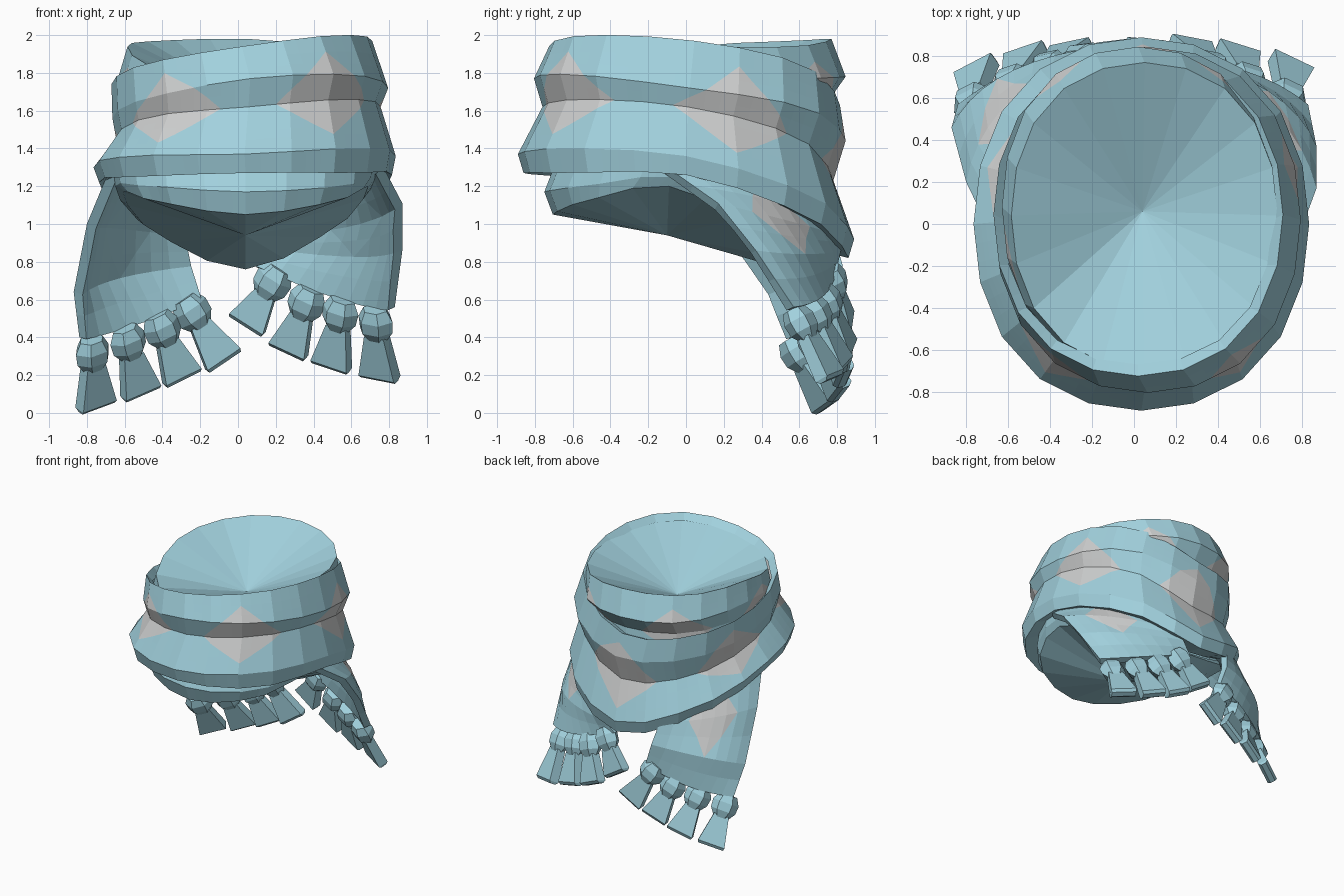
import bpy
import bmesh
import math
from mathutils import Vector

cube = bpy.data.objects.get("Cube")
if cube:
    bpy.data.objects.remove(cube)


def make_material(name, rgb):
    m = bpy.data.materials.new(name)
    m.use_nodes = True
    m.diffuse_color = (*rgb, 1)
    m.node_tree.nodes["Principled BSDF"].inputs["Base Color"].default_value = (*rgb, 1)
    return m


MATS = [make_material("pale_grey", (0.62, 0.63, 0.63)),
        make_material("ice_blue", (0.36, 0.64, 0.73))]
GREY, BLUE = 0, 1
COLS = 60    # fine columns round the neck
FACET = 3    # fine columns per flat facet
DIAMOND = [0, 1, 2, 3, 4, 3, 2, 1, 0]


def finish(name, bm):
    mesh = bpy.data.meshes.new(name)
    bm.to_mesh(mesh)
    bm.free()
    for m in MATS:
        mesh.materials.append(m)
    obj = bpy.data.objects.new(name, mesh)
    bpy.context.collection.objects.link(obj)
    return obj


def mix(row_a, row_b, t=0.5):
    return [a.lerp(b, t) for a, b in zip(row_a, row_b)]


def ring(cx, rx, cy, ry, heights):
    """Wavy oval from the front round to +x; heights at every 45 degrees."""
    coarse = []
    for i in range(0, COLS, FACET):
        t = math.tau * i / COLS
        k, f = divmod(i * 8 / COLS, 1)
        a, b, c, d = [heights[(int(k) + j) % 8] for j in (-1, 0, 1, 2)]
        z = b + f / 2 * (c - a + f * (2 * a - 5 * b + 4 * c - d + f * (3 * (b - c) + d - a)))
        s = 1 + 0.03 * math.sin(2 * t) ** 2
        coarse.append(Vector((cx + rx * s * math.sin(t), cy - ry * s * math.cos(t), z)))
    return [p.lerp(q, j / FACET) for p, q in zip(coarse, coarse[1:] + coarse[:1])
            for j in range(FACET)]


def diamond_rows(upper, bulge, groove, lower):
    """Rows for a diamond that is widest along the groove."""
    return [upper, mix(upper, bulge), bulge, mix(bulge, groove), groove,
            *[mix(groove, lower, t) for t in (0.25, 0.5, 0.75)], lower]


def cloth(name, rows, widths, apexes, closed=True, top=None, bottom=None):
    """Grid of cloth; grey diamonds sit on the apex columns, widths per row."""
    bm = bmesh.new()
    grid = [[bm.verts.new(p) for p in row] for row in rows]
    n = len(rows[0])

    def face(verts, mat):
        bm.faces.new(verts).material_index = mat

    for r in range(len(rows) - 1):
        hi, lo, a, b = grid[r], grid[r + 1], widths[r], widths[r + 1]
        for c in range(n if closed else n - 1):
            d = (c + 1) % n
            k, left = 99, False
            for p in apexes:
                for off, side in ((c - p, False), (p - 1 - c, True)):
                    off = off % n if closed else off
                    if 0 <= off < k:
                        k, left = off, side
            if k >= max(a, b) or k < min(a, b):
                face((hi[c], lo[c], lo[d], hi[d]), BLUE if k >= max(a, b) else GREY)
                continue
            i, o = (d, c) if left else (c, d)
            if a > b:
                tris = (hi[i], lo[i], hi[o]), (hi[o], lo[i], lo[o])
            else:
                tris = (hi[i], lo[i], lo[o]), (hi[i], lo[o], hi[o])
            for t, mat in zip(tris, (GREY, BLUE)):
                face(t[::-1] if left else t, mat)
    # fans closing the neck hole and the underside
    for centre, row, step in ((top, grid[0], 1), (bottom, grid[-1], -1)):
        if centre:
            v = bm.verts.new(centre)
            for c in range(0, n, FACET):
                pts = [row[(c + j) % n] for j in range(FACET + 1)][::step]
                face((*pts, v), BLUE)
    return finish(name, bm)


# Outer wrap: two rolls with a groove, dropping towards the back
rim_z = (1.94, 2.0, 1.97, 1.85, 1.63, 1.66, 1.74, 1.85)
hem_z = (1.27, 1.27, 1.26, 1.05, 0.82, 1.0, 1.22, 1.25)
rim = ring(0.02, 0.69, 0.045, 0.77, rim_z)
bulge = ring(0.065, 0.73, 0.02, 0.825, (1.77, 1.79, 1.72, 1.62, 1.44, 1.47, 1.56, 1.67))
groove = ring(0.055, 0.70, 0.01, 0.77, (1.62, 1.66, 1.62, 1.47, 1.23, 1.31, 1.45, 1.57))
skirt = ring(0.035, 0.80, 0, 0.89, (1.37, 1.4, 1.36, 1.16, 0.92, 1.1, 1.3, 1.36))
hem = ring(0.04, 0.775, 0, 0.86, hem_z)
rim_in = ring(0.02, 0.64, 0.02, 0.69, [z - 0.05 for z in rim_z])
hem_in = ring(0.04, 0.66, 0, 0.70, [z + 0.04 for z in hem_z])
cloth("outer_wrap",
      [rim_in, rim, *diamond_rows(mix(rim, bulge, 0.4), bulge, groove, mix(groove, skirt, 0.7)),
       skirt, hem, hem_in],
      [0, 0, *DIAMOND, 0, 0, 0], range(6, COLS, 12))

# Inner wrap: rises above the outer one at the back, with the sunken neck fan
in_rim = ring(0.05, 0.635, 0.04, 0.73, (1.90, 1.95, 1.94, 1.94, 1.98, 1.97, 1.94, 1.83))
bulge_z = (1.70, 1.72, 1.75, 1.77, 1.78, 1.78, 1.79, 1.72)
in_bulge = ring(0.02, 0.65, 0.08, 0.765, bulge_z)
in_groove = ring(0.02, 0.63, 0.04, 0.72, [z - 0.12 for z in bulge_z])
in_low = ring(0.02, 0.645, 0.04, 0.74, [z - 0.36 for z in bulge_z])
cloth("inner_wrap",
      [in_rim, *diamond_rows(mix(in_rim, in_bulge), in_bulge, in_groove, mix(in_groove, in_low, 0.6)),
       in_low],
      [0, *DIAMOND, 0], range(0, COLS, 12), top=(0.04, 0.06, 1.66))

# Lower wrap: peeks out under the hem and closes the underside
cloth("lower_wrap",
      [ring(0.04, 0.70, 0, 0.70, [z + 0.03 for z in hem_z]),
       ring(0.04, 0.69, -0.01, 0.74, (1.17, 1.2, 1.25, 1.04, 0.82, 0.98, 1.2, 1.2)),
       ring(0.04, 0.65, -0.09, 0.615, (1.05, 1.12, 1.2, 0.98, 0.76, 0.95, 1.17, 1.12))],
      [0, 0, 0], [], bottom=(0.04, -0.1, 0.94))


def tail(name, sections):
    """Curved hanging panel; each section is start, control and end point."""
    rows = []
    for a, m, b in sections:
        a, m, b = Vector(a), Vector(m), Vector(b)
        row = [a.lerp(m, u / 8).lerp(m.lerp(b, u / 8), u / 8) for u in range(9)]
        if rows:
            rows.append(mix(rows[-1], row))
        rows.append(row)
    obj = cloth(name, rows, [0, 1, 2, 1, 0, 0, 0], [4], closed=False)
    mod = obj.modifiers.new("thickness", 'SOLIDIFY')
    mod.thickness = 0.055
    mod.offset = -1
    mod.material_offset = 1
    mod.material_offset_rim = 1


tail("left_tail", [
    ((0.77, -0.10, 1.30), (0.72, 0.45, 1.25), (0.35, 0.70, 1.10)),
    ((0.87, 0.17, 1.11), (0.78, 0.55, 1.02), (0.30, 0.78, 0.95)),
    ((0.87, 0.37, 0.86), (0.76, 0.67, 0.82), (0.18, 0.82, 0.86)),
    ((0.83, 0.57, 0.56), (0.58, 0.78, 0.58), (0.10, 0.80, 0.77))])
tail("right_tail", [
    ((-0.30, 0.68, 1.15), (-0.62, 0.50, 1.25), (-0.68, -0.05, 1.29)),
    ((-0.30, 0.78, 0.95), (-0.73, 0.58, 1.02), (-0.80, 0.20, 1.00)),
    ((-0.26, 0.83, 0.78), (-0.74, 0.74, 0.74), (-0.87, 0.46, 0.64)),
    ((-0.20, 0.82, 0.60), (-0.55, 0.80, 0.45), (-0.84, 0.57, 0.40))])


def loft(bm, start, axis, side, out, sections, sides):
    """Stack of polygons, flat side outwards; sections are distance, width, depth."""
    loops = []
    phase = 0.5 if sides == 4 else 0
    s = 1 / math.cos(math.pi / sides)
    for t, w, d in sections:
        loop = []
        for i in range(sides):
            a = math.tau * (i + phase) / sides
            loop.append(bm.verts.new(start + axis * t + side * (w * s * math.cos(a))
                                     + out * (d * s * math.sin(a))))
        loops.append(loop)
    faces = [bm.faces.new(loops[0]), bm.faces.new(loops[-1])]
    for p, q in zip(loops, loops[1:]):
        for i in range(sides):
            j = (i + 1) % sides
            faces.append(bm.faces.new((p[i], p[j], q[j], q[i])))
    for f in faces:
        f.material_index = BLUE


def tassel(name, knot, tip):
    knot, tip = Vector(knot), Vector(tip)
    axis = (tip - knot).normalized()
    length = (tip - knot).length
    side = axis.cross(Vector((knot.x * 0.4, knot.y, 0))).normalized()
    out = side.cross(axis)
    bm = bmesh.new()
    loft(bm, knot, axis, side, out,
         [(-0.09, 0.06, 0.05), (-0.03, 0.088, 0.07), (0.035, 0.084, 0.066), (0.09, 0.05, 0.035)], 6)
    loft(bm, knot, axis, side, out,
         [(0.07, 0.058, 0.035), (length - 0.02, 0.105, 0.04), (length, 0.10, 0.02)], 4)
    bmesh.ops.recalc_face_normals(bm, faces=bm.faces)
    finish(name, bm)


# Tassels: knot and tip positions, four on each tail
fringe = {
    "left_tassel": [((0.18, 0.78, 0.69), (0.04, 0.85, 0.46)), ((0.36, 0.75, 0.58), (0.26, 0.86, 0.32)),
                    ((0.54, 0.69, 0.52), (0.49, 0.83, 0.24)), ((0.73, 0.61, 0.47), (0.75, 0.77, 0.18))],
    "right_tassel": [((-0.24, 0.79, 0.53), (-0.07, 0.84, 0.27)), ((-0.40, 0.75, 0.44), (-0.29, 0.84, 0.18)),
                     ((-0.58, 0.68, 0.37), (-0.51, 0.82, 0.10)), ((-0.77, 0.59, 0.31), (-0.75, 0.75, 0.03))]}
for label, ends in fringe.items():
    for i, (knot, tip) in enumerate(ends, 1):
        tassel(f"{label}_{i}", knot, tip)
